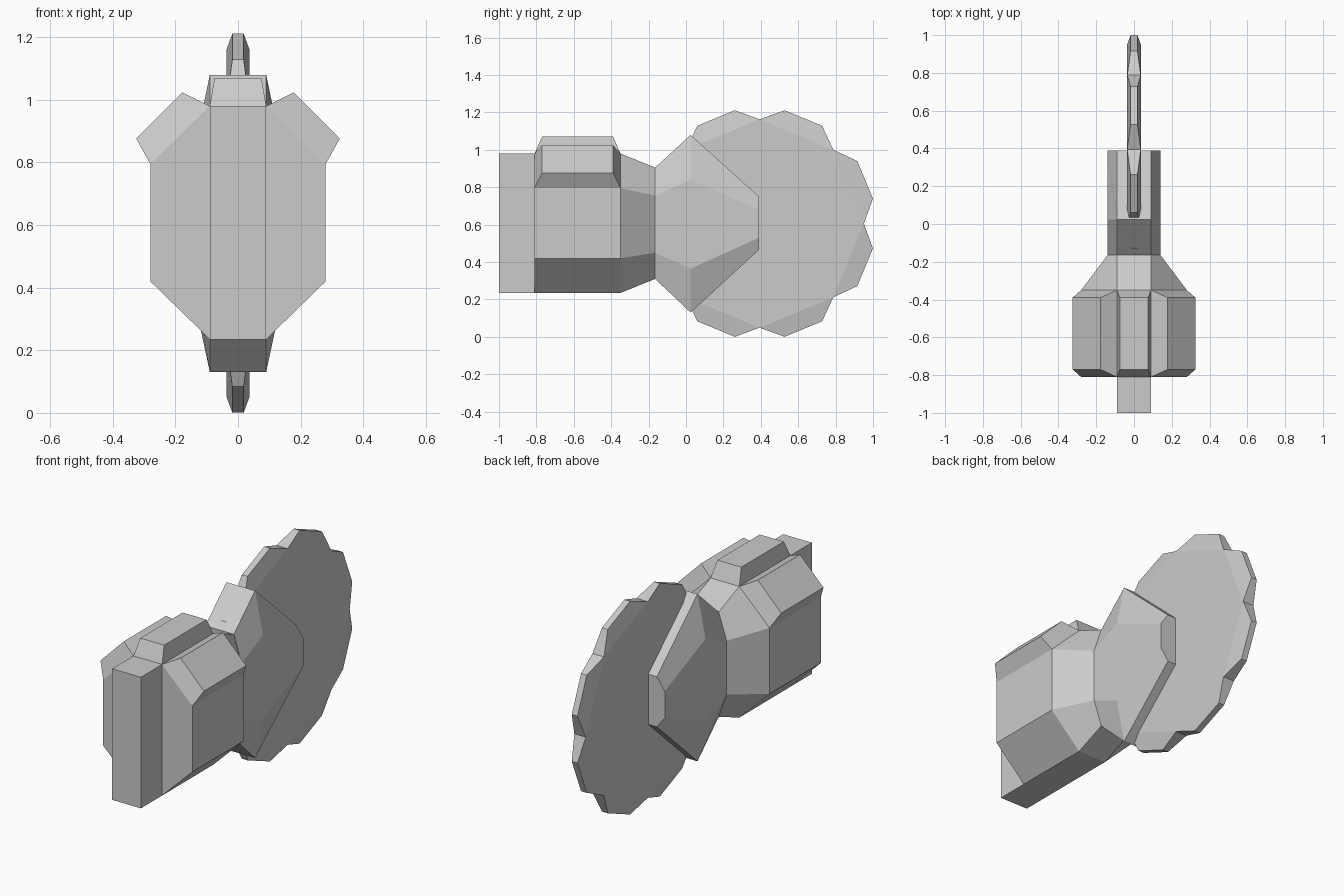
import bpy, bmesh
from math import sin, cos, radians

if "Cube" in bpy.data.objects:
    bpy.data.objects.remove(bpy.data.objects["Cube"])


def loft(name, rings, caps=(True, True)):
    """Skin a list of equal-length point rings into a flat-shaded solid."""
    bm = bmesh.new()
    loops = [[bm.verts.new(p) for p in ring] for ring in rings]
    n = len(rings[0])
    for a, b in zip(loops, loops[1:]):
        for i in range(n):
            j = (i + 1) % n
            bm.faces.new((a[i], a[j], b[j], b[i]))
    if caps[0]:
        bm.faces.new(loops[0])
    if caps[1]:
        bm.faces.new(loops[-1])
    bmesh.ops.recalc_face_normals(bm, faces=bm.faces)
    return finish(name, bm)


def finish(name, bm):
    mesh = bpy.data.meshes.new(name)
    bm.to_mesh(mesh)
    bm.free()
    obj = bpy.data.objects.new(name, mesh)
    bpy.context.collection.objects.link(obj)
    return obj


def section(y, side, z0, z1, z2, z3, cap=0.09):
    """Upright octagonal cross-section at depth y."""
    half = [(cap, z0), (side, z1), (side, z2), (cap, z3)]
    return [(x, y, z) for x, z in half] + [(-x, y, z) for x, z in reversed(half)]


# Motor body, neck and blade guard as one skinned housing
loft("housing", [
    section(-0.81, 0.28, 0.235, 0.42, 0.795, 0.98),
    section(-0.35, 0.28, 0.235, 0.42, 0.795, 0.98),
    section(-0.165, 0.14, 0.31, 0.45, 0.755, 0.905),
    section(0.025, 0.14, 0.13, 0.365, 0.84, 1.08),
    section(0.39, 0.14, 0.465, 0.53, 0.68, 0.75),
])


# Front plate
def rect(y):
    return [(-0.09, y, 0.235), (0.09, y, 0.235), (0.09, y, 0.98), (-0.09, y, 0.98)]


loft("front_plate", [rect(-1.0), rect(-0.81)], caps=(True, False))


# Tapered pads on the three upper faces of the body
def pad(name, base, top):
    def ring(ends, y0, y1):
        (xa, za), (xb, zb) = ends
        return [(xa, y0, za), (xb, y0, zb), (xb, y1, zb), (xa, y1, za)]
    loft(name, [ring(base, -0.81, -0.35), ring(top, -0.77, -0.39)], caps=(False, True))


pad("top_pad", [(-0.09, 0.98), (0.09, 0.98)], [(-0.075, 1.07), (0.075, 1.07)])
for s, label in ((1, "right"), (-1, "left")):
    pad(label + "_pad", [(s * 0.09, 0.98), (s * 0.28, 0.795)],
        [(s * 0.178, 1.024), (s * 0.325, 0.876)])

# Saw blade: octagonal disc with a tapered tooth on every edge
CY, CZ = 0.394, 0.606
bm = bmesh.new()


def blade_pair(deg, r, x):
    a = radians(deg)
    return [bm.verts.new((k * x, CY + r * cos(a), CZ + r * sin(a))) for k in (-1, 1)]


roots = [blade_pair(45 * i, 0.557, 0.036) for i in range(8)]
for side in (0, 1):
    bm.faces.new([p[side] for p in roots])
for i in range(8):
    tooth = [roots[i], blade_pair(45 * i + 12.4, 0.62, 0.018),
             blade_pair(45 * i + 32.6, 0.62, 0.018), roots[(i + 1) % 8]]
    for side in (0, 1):
        bm.faces.new([p[side] for p in tooth])
    for p, q in zip(tooth, tooth[1:]):
        bm.faces.new((p[0], p[1], q[1], q[0]))
bmesh.ops.recalc_face_normals(bm, faces=bm.faces)
finish("saw_blade", bm)
